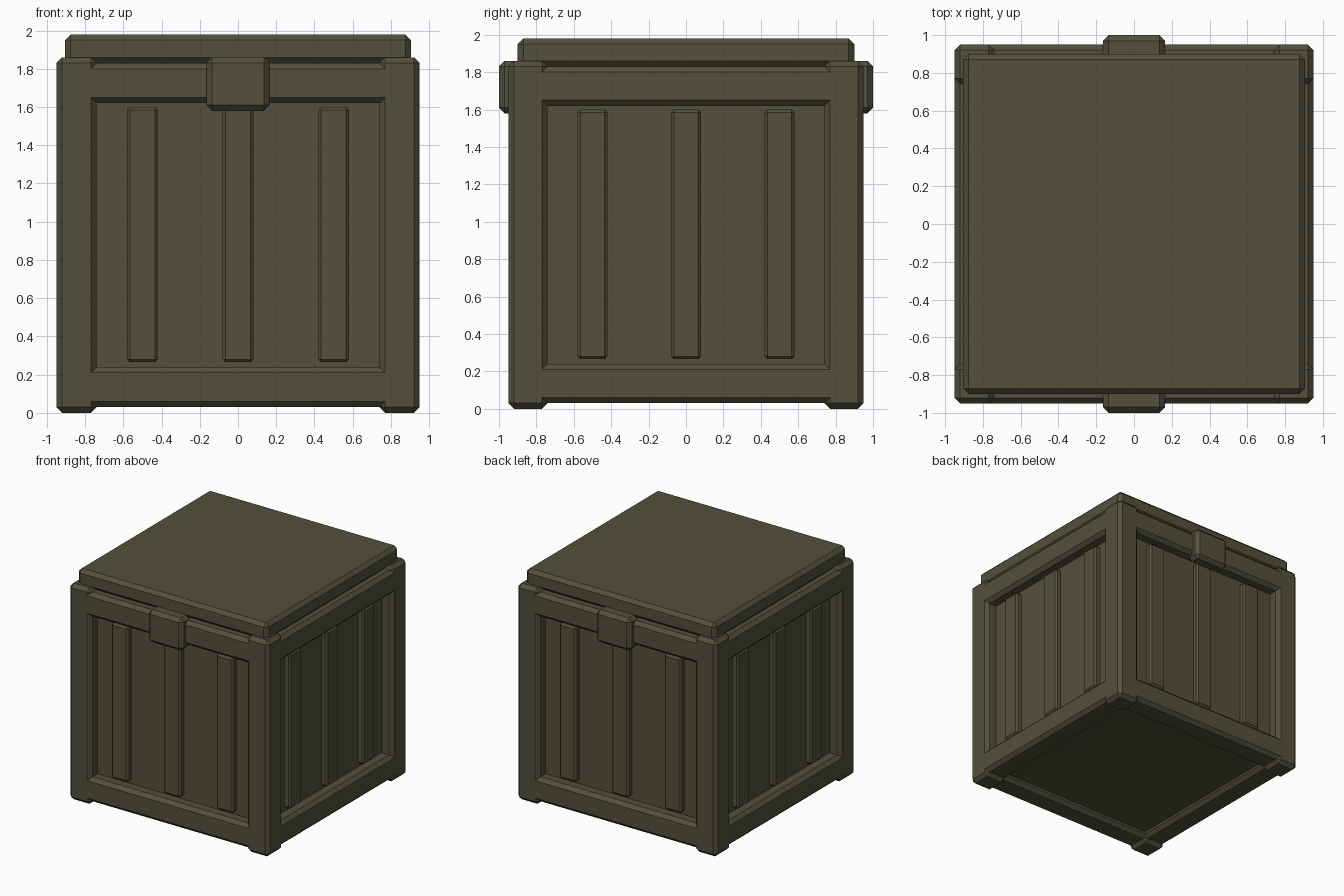
import bpy, bmesh
from mathutils import Vector, Matrix

if "Cube" in bpy.data.objects:
    bpy.data.objects.remove(bpy.data.objects["Cube"])

olive = bpy.data.materials.new("dark olive paint")
olive.diffuse_color = (0.085, 0.081, 0.043, 1)
olive.use_nodes = True
olive.node_tree.nodes["Principled BSDF"].inputs["Base Color"].default_value = olive.diffuse_color


def box(name, lo, hi, bevel=0.0, along=None):
    """Chamfered box; 'along' limits the chamfer to edges running on that axis."""
    lo, hi = Vector(lo), Vector(hi)
    bm = bmesh.new()
    bmesh.ops.create_cube(bm, size=1)
    for v in bm.verts:
        v.co = Vector([(lo[i] + hi[i]) / 2 + v.co[i] * (hi[i] - lo[i]) for i in range(3)])
    if bevel:
        edges = [e for e in bm.edges if along is None
                 or abs(e.verts[0].co[along] - e.verts[1].co[along]) > 1e-4]
        bmesh.ops.bevel(bm, geom=edges, offset=bevel, segments=1, profile=0.5,
                        affect='EDGES', clamp_overlap=True)
    if along is not None:
        # rail ends are buried in the posts
        ends = [f for f in bm.faces if abs(f.normal[along]) > 0.99]
        bmesh.ops.delete(bm, geom=ends, context='FACES_ONLY')
    me = bpy.data.meshes.new(name)
    bm.to_mesh(me)
    bm.free()
    me.materials.append(olive)
    ob = bpy.data.objects.new(name, me)
    bpy.context.collection.objects.link(ob)
    return ob


def turn(ob, quarter):
    ob.data.transform(Matrix.Rotation(quarter * 1.5707963268, 4, 'Z'))


OUT, INN, CH = 0.95, 0.74, 0.03   # frame outside, frame inside, chamfer

# inner body whose sides are the recessed panels
box("recessed_body", (-0.85, -0.85, 0.08), (0.85, 0.85, 1.80))

# lid
box("lid", (-0.905, -0.90, 1.83), (0.905, 0.90, 1.98), CH)

for q in range(4):
    # corner post, slightly taller than the rails at both ends
    turn(box("corner_post", (INN, -OUT, 0), (OUT, -INN, 1.86), CH), q)
    # bottom and top rails, flush with the posts
    for name, z in (("bottom_rail", 0.03), ("top_rail", 1.62)):
        turn(box(name, (-INN - CH, -OUT, z), (INN + CH, -INN, z + 0.21), CH, along=0), q)
    # raised ribs on the panel
    for x in (-0.5, 0, 0.5):
        turn(box("panel_rib", (x - 0.08, -0.90, 0.265), (x + 0.08, -0.82, 1.60), 0.015), q)

# latches front and back
for q in (0, 2):
    turn(box("latch", (-0.165, -1.0, 1.58), (0.165, -0.87, 1.86), CH), q)
